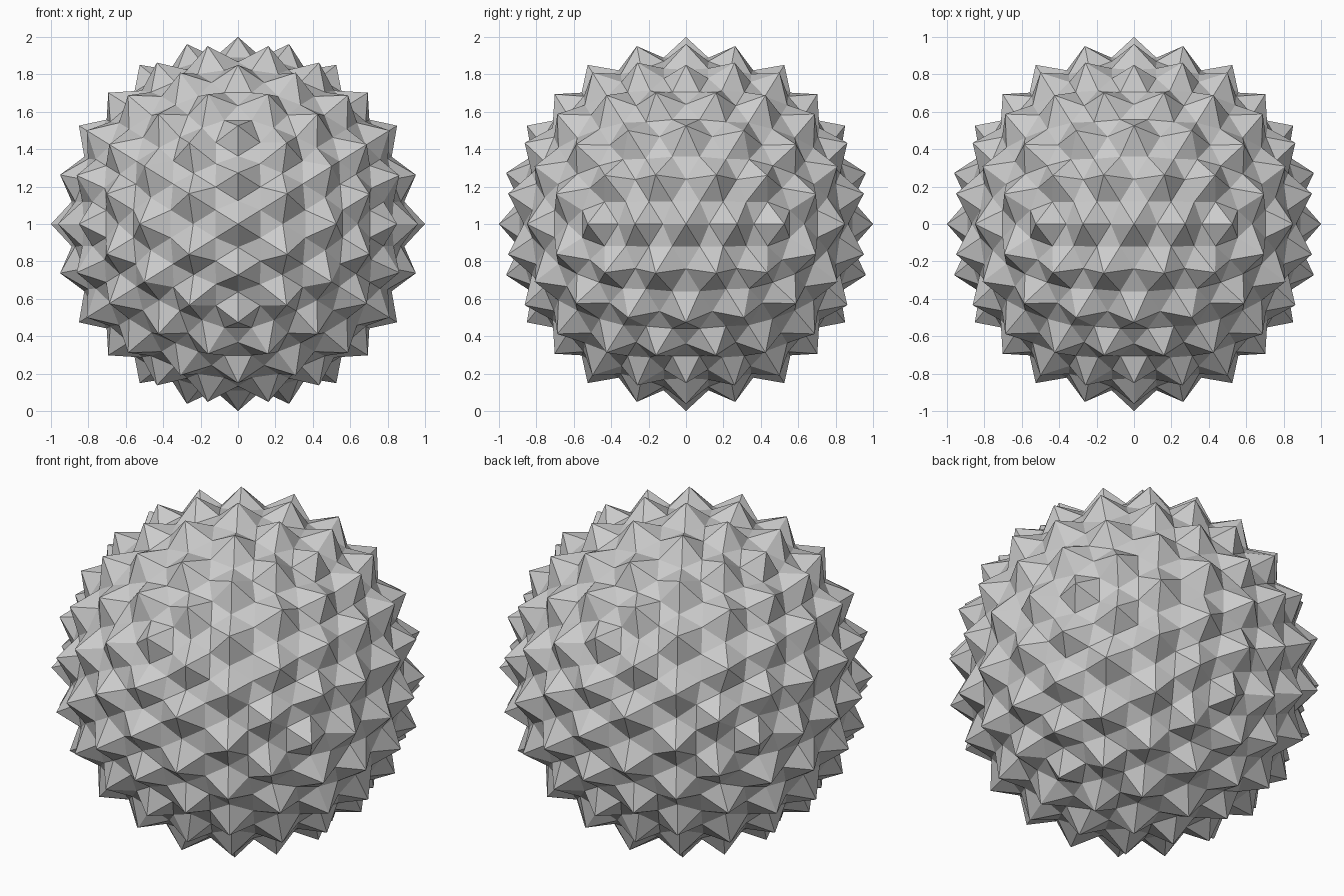
import bpy, bmesh, math
from mathutils import Vector
from mathutils.kdtree import KDTree

if "Cube" in bpy.data.objects:
    bpy.data.objects.remove(bpy.data.objects["Cube"])

TIP, VALLEY = 1.0, 0.9
PHI = (1 + math.sqrt(5)) / 2

bm = bmesh.new()

# icosahedron with two-fold axes along x, y and z
for a in (-1, 1):
    for b in (-PHI, PHI):
        for co in ((0, b, a), (b, a, 0), (a, 0, b)):
            bm.verts.new(Vector(co).normalized())
bmesh.ops.convex_hull(bm, input=bm.verts[:])


def split():
    """Split each triangle in four and push the points to the unit sphere."""
    bmesh.ops.subdivide_edges(bm, edges=bm.edges[:], cuts=1, use_grid_fill=True)
    for v in bm.verts:
        v.co.normalize()


# geodesic sphere whose points become the spike tips
split()
split()
tips = KDTree(len(bm.verts))
for i, v in enumerate(bm.verts):
    tips.insert(v.co, i)
tips.balance()

# new edge midpoints form the spike bases
split()
for v in bm.verts:
    v.co *= TIP if tips.find(v.co)[2] < 0.001 else VALLEY
    v.co.z += 1
bmesh.ops.recalc_face_normals(bm, faces=bm.faces[:])

mesh = bpy.data.meshes.new("spiked_ball")
bm.to_mesh(mesh)
bm.free()
ball = bpy.data.objects.new("spiked_ball", mesh)
bpy.context.collection.objects.link(ball)

grey = bpy.data.materials.new("light_grey")
grey.diffuse_color = (0.6, 0.6, 0.6, 1)
grey.use_nodes = True
grey.node_tree.nodes["Principled BSDF"].inputs["Base Color"].default_value = grey.diffuse_color
mesh.materials.append(grey)
